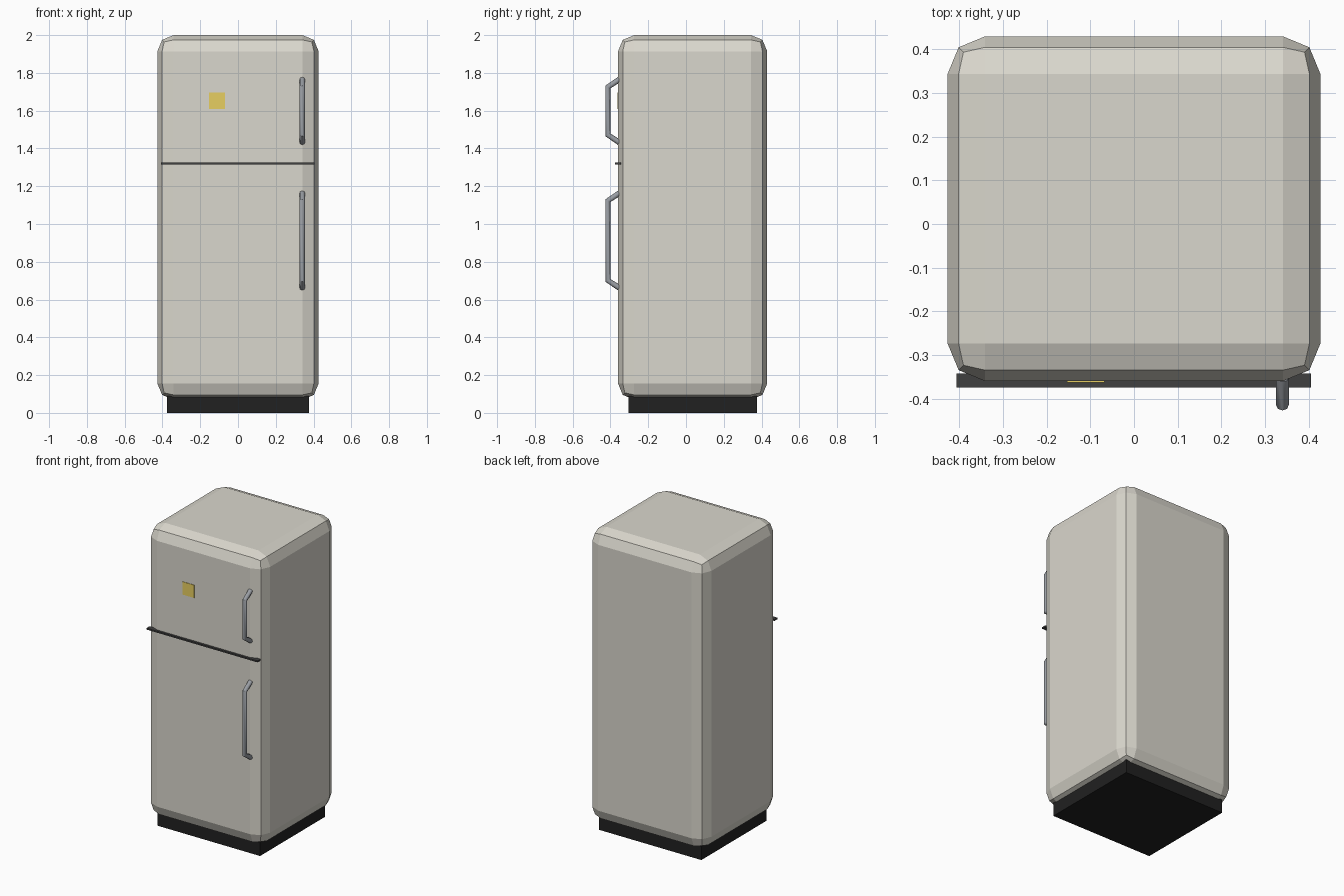
import bpy
import math

if "Cube" in bpy.data.objects:
    bpy.data.objects.remove(bpy.data.objects["Cube"])


def material(name, rgb):
    m = bpy.data.materials.new(name)
    m.diffuse_color = (*rgb, 1)
    m.use_nodes = True
    m.node_tree.nodes["Principled BSDF"].inputs["Base Color"].default_value = m.diffuse_color
    return m


def box(name, lo, hi, mat, bevel=0, segments=2):
    size = [b - a for a, b in zip(lo, hi)]
    mid = [(a + b) / 2 for a, b in zip(lo, hi)]
    bpy.ops.mesh.primitive_cube_add(size=1, location=mid)
    ob = bpy.context.object
    ob.name = name
    ob.scale = size
    bpy.ops.object.transform_apply(location=False, rotation=False, scale=True)
    if bevel:
        mod = ob.modifiers.new("round_edges", 'BEVEL')
        mod.width = bevel
        mod.segments = segments
    ob.data.materials.append(mat)
    return ob


def handle(name, z0, z1, mat):
    # bent tube standing off the door
    pts = [(-0.353, z0), (-0.414, z0 + 0.04), (-0.414, z1 - 0.04), (-0.353, z1)]
    cu = bpy.data.curves.new(name, 'CURVE')
    cu.dimensions = '3D'
    cu.bevel_depth = 0.015
    cu.bevel_resolution = 2
    cu.use_fill_caps = True
    sp = cu.splines.new('POLY')
    sp.points.add(len(pts) - 1)
    for p, (y, z) in zip(sp.points, pts):
        p.co = (0.34, y, z, 1)
    ob = bpy.data.objects.new(name, cu)
    bpy.context.collection.objects.link(ob)
    bpy.ops.object.select_all(action='DESELECT')
    ob.select_set(True)
    bpy.context.view_layer.objects.active = ob
    bpy.ops.object.convert(target='MESH')
    ob = bpy.context.object
    ob.data.materials.clear()
    ob.data.materials.append(mat)
    bpy.ops.object.shade_smooth_by_angle(angle=math.radians(50))


enamel = material("enamel", (0.70, 0.68, 0.61))
black = material("black", (0.015, 0.015, 0.015))
dark = material("dark_seal", (0.05, 0.05, 0.05))
steel = material("steel", (0.32, 0.34, 0.37))
yellow = material("yellow_paper", (0.80, 0.62, 0.12))

# cabinet and plinth
box("cabinet", (-0.427, -0.36, 0.07), (0.427, 0.43, 2.0), enamel, 0.086)
box("plinth", (-0.375, -0.305, 0), (0.375, 0.375, 0.09), black)

# door seam and note
box("door_seam", (-0.407, -0.375, 1.315), (0.405, -0.343, 1.325), dark)
box("note", (-0.153, -0.363, 1.61), (-0.068, -0.355, 1.695), yellow)

# door handles
handle("freezer_handle", 1.432, 1.765, steel)
handle("fridge_handle", 0.662, 1.163, steel)
